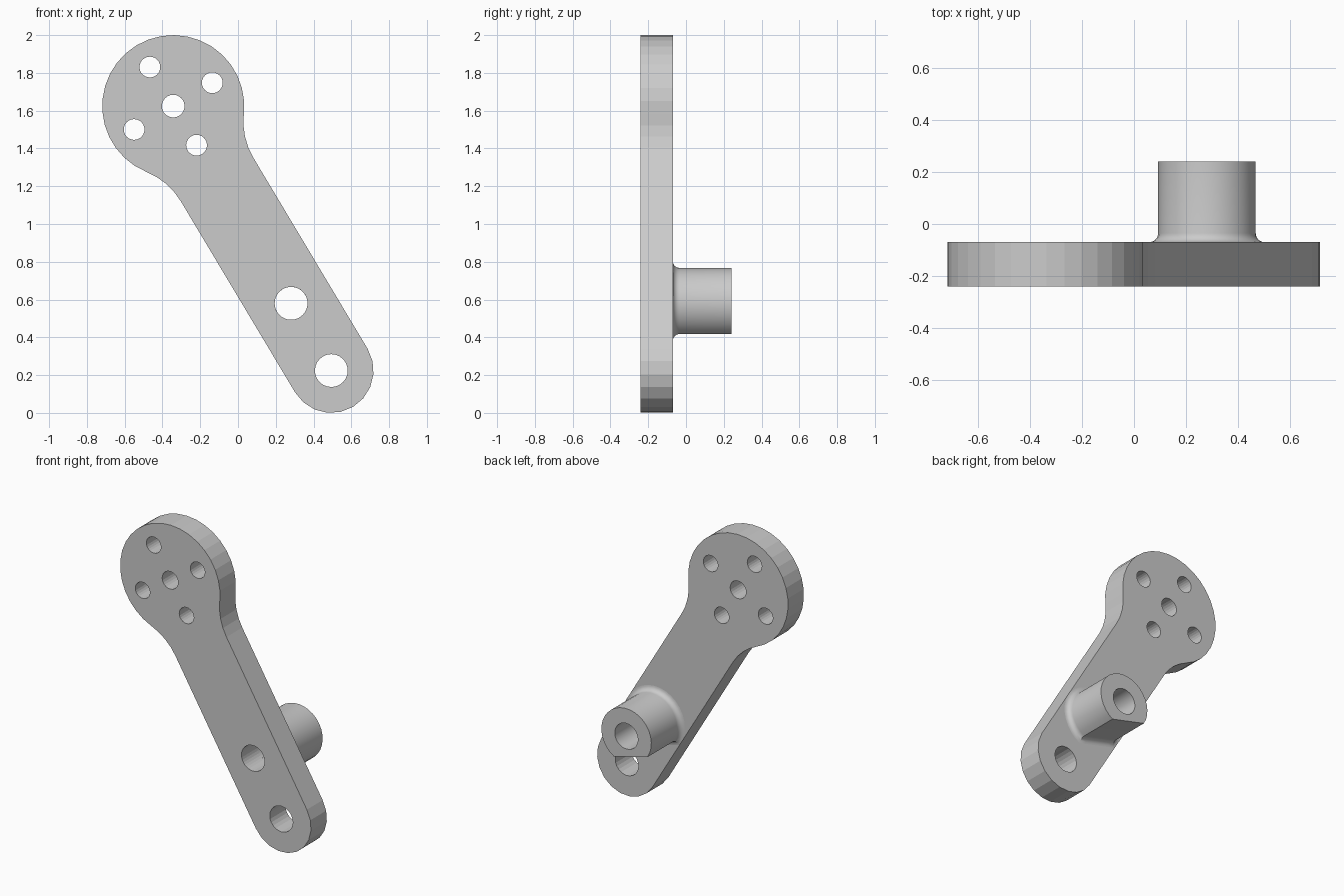
import bpy, bmesh
from math import sin, cos, acos, atan2, sqrt, pi, radians

cube = bpy.data.objects.get("Cube")
if cube:
    bpy.data.objects.remove(cube)

grey = bpy.data.materials.new("plain grey")
grey.use_nodes = True
colour = (0.6, 0.6, 0.6, 1)
grey.diffuse_color = colour
grey.node_tree.nodes["Principled BSDF"].inputs["Base Color"].default_value = colour

# Main dimensions, in the x-z plane
END, DISC, BOSS = (0.494, 0.224), (-0.343, 1.624), (0.281, 0.58)
END_R, DISC_R, BOSS_R = 0.224, 0.376, 0.188
BIG_HOLE, SMALL_HOLE, CENTRE_HOLE = 0.087, 0.055, 0.06
FRONT, BACK, TIP = -0.24, -0.07, 0.24
AXIS = atan2(DISC[1] - END[1], DISC[0] - END[0])
LENGTH = sqrt((DISC[0] - END[0]) ** 2 + (DISC[1] - END[1]) ** 2)


def polar(c, r, a):
    return (c[0] + r * cos(a), c[1] + r * sin(a))


def arc(c, r, a0, a1, n):
    return [polar(c, r, a0 + (a1 - a0) * i / n) for i in range(n + 1)]


def circle(c, r, n=24):
    return arc(c, r, 0, 2 * pi, n)[:-1]


def add_object(name, mesh):
    obj = bpy.data.objects.new(name, mesh)
    mesh.materials.clear()
    mesh.materials.append(grey)
    bpy.context.collection.objects.link(obj)
    return obj


# Arm outline: round end, neck fillet, disc, neck fillet
NECK_R = 0.372
side = END_R + NECK_R
drop = sqrt((DISC_R + NECK_R) ** 2 - side ** 2)
turn = atan2(side, drop)
foot = polar(END, LENGTH - drop, AXIS)
neck_right = polar(foot, side, AXIS - pi / 2)
neck_left = polar(foot, side, AXIS + pi / 2)
outline = arc(END, END_R, AXIS + pi / 2, AXIS + 1.5 * pi, 10)
outline += arc(neck_right, NECK_R, AXIS + pi / 2, AXIS + turn, 4)
outline += arc(DISC, DISC_R, AXIS - pi + turn, AXIS + pi - turn, 24)[1:]
outline += arc(neck_left, NECK_R, AXIS - turn, AXIS - pi / 2, 4)[1:]

# Holes: two large ones on the arm, one in the disc centre, four around it
loops = [outline, circle(END, BIG_HOLE), circle(BOSS, BIG_HOLE, 32),
         circle(DISC, CENTRE_HOLE)]
for i in range(4):
    loops.append(circle(polar(DISC, 0.241, AXIS + i * pi / 2), SMALL_HOLE))

# Arm plate: filled flat curve with thickness, stood upright
curve = bpy.data.curves.new("arm_profile", "CURVE")
curve.dimensions = "2D"
curve.fill_mode = "BOTH"
curve.extrude = (BACK - FRONT) / 2
for loop in loops:
    spline = curve.splines.new("POLY")
    spline.points.add(len(loop) - 1)
    for point, (x, z) in zip(spline.points, loop):
        point.co = (x, z, 0, 1)
    spline.use_cyclic_u = True
helper = bpy.data.objects.new("arm_profile", curve)
bpy.context.collection.objects.link(helper)
bpy.context.view_layer.update()
depsgraph = bpy.context.evaluated_depsgraph_get()
mesh = bpy.data.meshes.new_from_object(helper.evaluated_get(depsgraph))
bpy.data.objects.remove(helper)
bm = bmesh.new()
bm.from_mesh(mesh)
for v in bm.verts:
    x, z, depth = v.co
    v.co = (x, (FRONT + BACK) / 2 - depth, z)
bmesh.ops.remove_doubles(bm, verts=bm.verts, dist=0.0001)
bmesh.ops.recalc_face_normals(bm, faces=bm.faces)
for f in bm.faces:
    f.smooth = False
bm.to_mesh(mesh)
bm.free()
add_object("crank_arm", mesh)

# Boss: round post with one flat side, a filleted foot and a bore
FLAT, FLAT_ANGLE, FILLET = 0.135, radians(256), 0.035
CHORD_STEPS, ARC_STEPS = 8, 24


def boss_ring(bm, y, grow=0, bore=False):
    r, d = BOSS_R + grow, FLAT + grow
    half = acos(d / r)
    angles = [-half + 2 * half * i / CHORD_STEPS for i in range(CHORD_STEPS)]
    angles += [half + (2 * pi - 2 * half) * i / ARC_STEPS for i in range(ARC_STEPS)]
    ring = []
    for i, a in enumerate(angles):
        rho = d / cos(a) if i < CHORD_STEPS else r
        x, z = polar(BOSS, BIG_HOLE if bore else rho, FLAT_ANGLE + a)
        ring.append(bm.verts.new((x, y, z)))
    return ring


bm = bmesh.new()
rings = []
for i in range(7):
    a = pi / 2 * (1 - i / 6)
    rings.append(boss_ring(bm, BACK + FILLET * (1 - sin(a)), FILLET * (1 - cos(a))))
rings += [boss_ring(bm, TIP), boss_ring(bm, TIP, bore=True),
          boss_ring(bm, BACK, bore=True)]
for low, high in zip(rings, rings[1:]):
    for i in range(len(low)):
        j = (i + 1) % len(low)
        bm.faces.new((low[i], low[j], high[j], high[i]))
bmesh.ops.recalc_face_normals(bm, faces=bm.faces)
# The tip face must look backwards
tip = next(f for f in bm.faces if all(abs(v.co.y - TIP) < 0.001 for v in f.verts))
if tip.normal.y < 0:
    bmesh.ops.reverse_faces(bm, faces=bm.faces)
mesh = bpy.data.meshes.new("pedal_boss")
bm.to_mesh(mesh)
bm.free()
boss = add_object("pedal_boss", mesh)
bpy.ops.object.select_all(action="DESELECT")
boss.select_set(True)
bpy.context.view_layer.objects.active = boss
bpy.ops.object.shade_smooth_by_angle(angle=radians(20))
